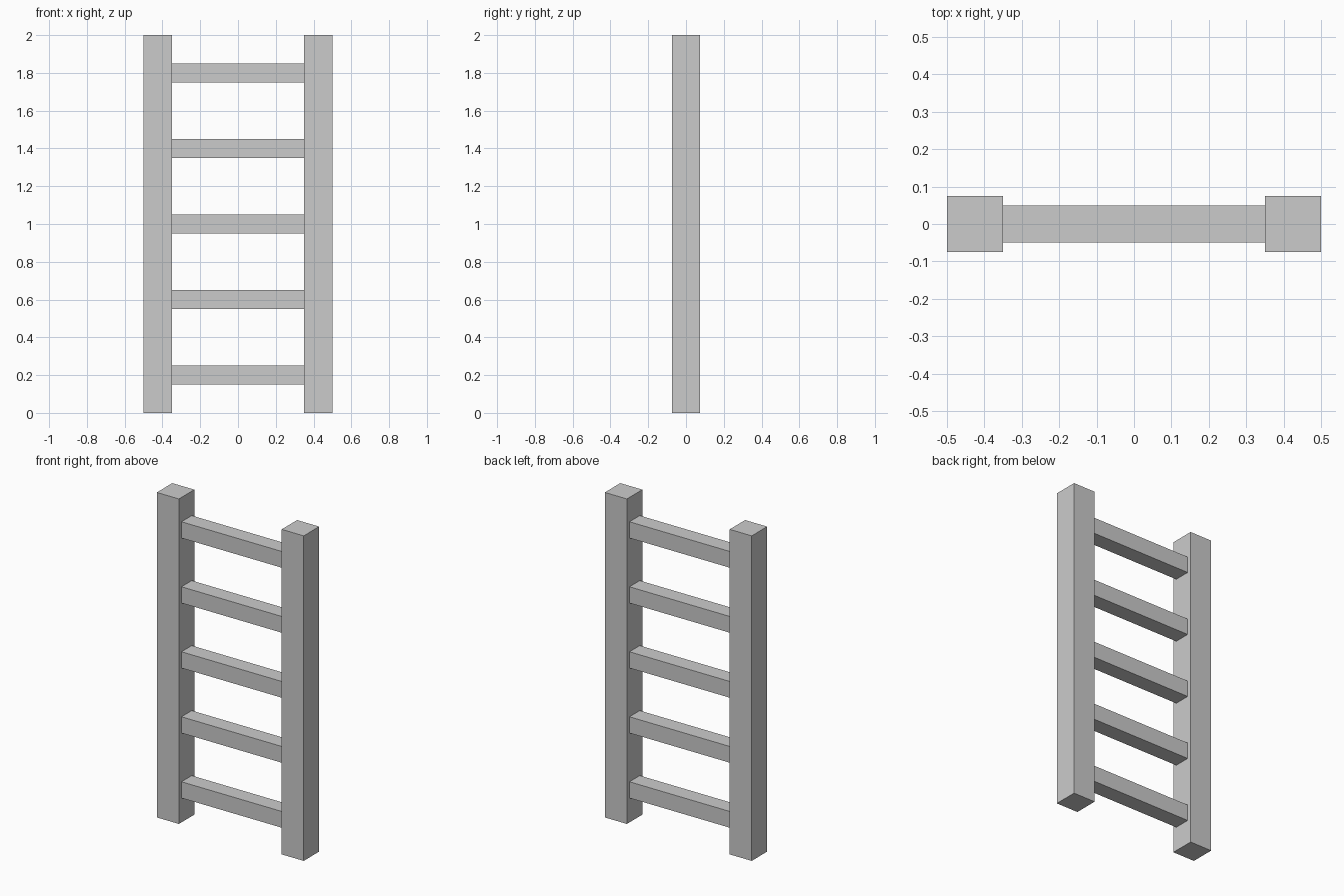
import bpy

if "Cube" in bpy.data.objects:
    bpy.data.objects.remove(bpy.data.objects["Cube"])


def box(name, center, size):
    bpy.ops.mesh.primitive_cube_add(size=1, location=center)
    obj = bpy.context.object
    obj.name = name
    obj.scale = size
    bpy.ops.object.transform_apply(location=False, rotation=False, scale=True)
    return obj


HEIGHT, WIDTH, RAIL, RUNG = 2.0, 1.0, 0.15, 0.10

# Side rails
for side, sign in (("left", -1), ("right", 1)):
    box(f"{side}_rail", (sign * (WIDTH - RAIL) / 2, 0, HEIGHT / 2), (RAIL, RAIL, HEIGHT))

# Evenly spaced rungs between the rails
for i in range(5):
    box(f"rung_{i + 1}", (0, 0, 0.2 + 0.4 * i), (WIDTH - 2 * RAIL, RUNG, RUNG))
